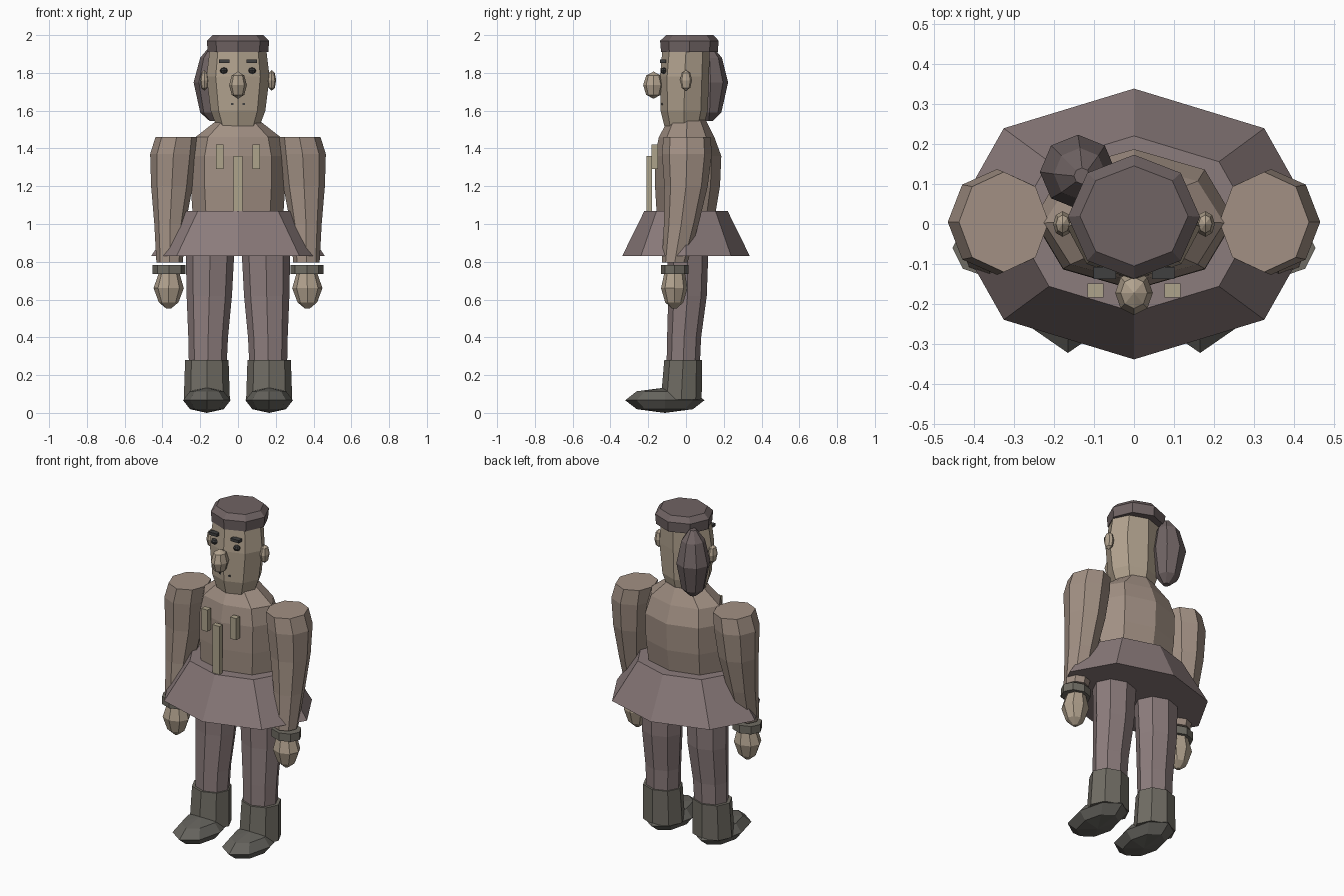
import bpy, bmesh
from math import sin, cos, tau, pi


def material(name, rgb):
    m = bpy.data.materials.new(name)
    m.diffuse_color = (*rgb, 1)
    return m


SKIN = material("skin", (0.44, 0.36, 0.27))
COAT = material("coat", (0.36, 0.28, 0.23))
CLOTH = material("cloth", (0.26, 0.20, 0.20))
BOOT = material("boot", (0.16, 0.15, 0.125))
SHOE = material("shoe", (0.13, 0.125, 0.11))
HAIR = material("hair", (0.16, 0.125, 0.125))
TRIM = material("trim", (0.42, 0.37, 0.26))
DARK = material("dark", (0.05, 0.05, 0.05))


def finish(name, bm, mat):
    bmesh.ops.remove_doubles(bm, verts=bm.verts, dist=1e-5)
    bmesh.ops.recalc_face_normals(bm, faces=bm.faces)
    me = bpy.data.meshes.new(name)
    bm.to_mesh(me)
    bm.free()
    me.materials.append(mat)
    ob = bpy.data.objects.new(name, me)
    bpy.context.collection.objects.link(ob)
    return ob


def loft(name, rings, mat, n=8):
    """Capped tube through horizontal ellipses given as (z, cx, cy, rx, ry)."""
    bm = bmesh.new()
    loops = [[bm.verts.new((cx + rx * cos(tau * i / n), cy + ry * sin(tau * i / n), z))
              for i in range(n)] for z, cx, cy, rx, ry in rings]
    for a, b in zip(loops, loops[1:]):
        for i in range(n):
            j = (i + 1) % n
            bm.faces.new((a[i], a[j], b[j], b[i]))
    bm.faces.new(loops[0][::-1])
    bm.faces.new(loops[-1])
    return finish(name, bm, mat)


def ball(name, c, r, mat, n=8, rows=4):
    """Low-poly ellipsoid with poles on z."""
    rings = []
    for k in range(rows + 1):
        a = pi * k / rows
        s = sin(a) if 0 < k < rows else 0.0
        rings.append((c[2] - r[2] * cos(a), c[0], c[1], r[0] * s, r[1] * s))
    bm = bmesh.new()
    prev = None
    for z, cx, cy, rx, ry in rings:
        if rx == 0:
            cur = [bm.verts.new((cx, cy, z))]
        else:
            cur = [bm.verts.new((cx + rx * cos(tau * i / n), cy + ry * sin(tau * i / n), z))
                   for i in range(n)]
        if prev:
            for i in range(n):
                j = (i + 1) % n
                quad = [prev[i % len(prev)], prev[j % len(prev)], cur[j % len(cur)], cur[i % len(cur)]]
                bm.faces.new(list(dict.fromkeys(quad)))
        prev = cur
    return finish(name, bm, mat)


def box(name, c, size, mat):
    bm = bmesh.new()
    bmesh.ops.create_cube(bm, size=1)
    bmesh.ops.scale(bm, vec=size, verts=bm.verts)
    bmesh.ops.translate(bm, vec=c, verts=bm.verts)
    return finish(name, bm, mat)


# Torso and skirt
loft("torso", [(1.05, 0, 0, 0.24, 0.155), (1.20, 0, 0.008, 0.25, 0.172),
               (1.36, 0, 0.012, 0.25, 0.175), (1.46, 0, 0.003, 0.225, 0.147),
               (1.55, 0, 0.005, 0.11, 0.10)], COAT)
loft("skirt", [(0.83, 0, 0, 0.46, 0.338), (1.07, 0, 0, 0.30, 0.22)], CLOTH)

# Front trims
box("front_trim", (0, -0.195, 1.215), (0.048, 0.03, 0.29), TRIM)

# Head, cap and hair bun
loft("head", [(1.52, 0, -0.01, 0.115, 0.105), (1.60, 0, -0.01, 0.145, 0.125),
              (1.78, 0, -0.008, 0.167, 0.13), (1.92, 0, 0, 0.15, 0.125)], SKIN)
loft("cap", [(1.91, 0, 0.018, 0.16, 0.15), (1.97, 0, 0.018, 0.165, 0.155),
             (2.0, 0, 0.02, 0.135, 0.125)], HAIR)
loft("hair_bun", [(1.545, -0.13, 0.12, 0.02, 0.02), (1.59, -0.135, 0.125, 0.065, 0.062),
                  (1.75, -0.14, 0.13, 0.095, 0.093), (1.88, -0.135, 0.125, 0.065, 0.065),
                  (1.94, -0.13, 0.12, 0.02, 0.02)], HAIR)
ball("nose", (0, -0.172, 1.735), (0.047, 0.055, 0.072), SKIN)

for side, s in (("left", -1), ("right", 1)):
    # Face details
    ball("ear_" + side, (s * 0.178, 0, 1.76), (0.024, 0.032, 0.055), SKIN)
    ball("eye_" + side, (s * 0.075, -0.118, 1.812), (0.021, 0.018, 0.017), DARK)
    box("brow_" + side, (s * 0.073, -0.122, 1.862), (0.055, 0.03, 0.017), DARK)
    box("mouth_mark_" + side, (s * 0.03, -0.123, 1.635), (0.014, 0.012, 0.01), DARK)
    box("chest_trim_" + side, (s * 0.096, -0.166, 1.357), (0.04, 0.034, 0.13), TRIM)

    # Arm, cuff and hand
    loft("arm_" + side, [(0.795, s * 0.362, -0.06, 0.07, 0.068), (1.00, s * 0.36, -0.025, 0.083, 0.092),
                         (1.20, s * 0.35, 0.0, 0.11, 0.115), (1.37, s * 0.342, 0.005, 0.123, 0.132),
                         (1.46, s * 0.325, 0.005, 0.112, 0.125)], COAT)
    loft("cuff_" + side, [(0.735, s * 0.365, -0.06, 0.088, 0.073),
                          (0.782, s * 0.365, -0.06, 0.088, 0.073)], BOOT)
    loft("hand_" + side, [(0.552, s * 0.367, -0.062, 0.012, 0.012), (0.585, s * 0.367, -0.062, 0.052, 0.048),
                          (0.66, s * 0.367, -0.062, 0.08, 0.07), (0.74, s * 0.365, -0.06, 0.055, 0.055)], SKIN)

    # Leg, boot shaft and shoe
    loft("leg_" + side, [(0.25, s * 0.16, -0.015, 0.10, 0.088), (0.40, s * 0.158, -0.01, 0.105, 0.09),
                         (0.62, s * 0.152, 0.008, 0.12, 0.102), (0.90, s * 0.147, 0.01, 0.13, 0.11)], CLOTH)
    loft("boot_shaft_" + side, [(0.07, s * 0.165, -0.025, 0.122, 0.108),
                                (0.28, s * 0.165, -0.015, 0.115, 0.10)], BOOT)
    ball("shoe_" + side, (s * 0.165, -0.112, 0.067), (0.126, 0.21, 0.067), SHOE)
